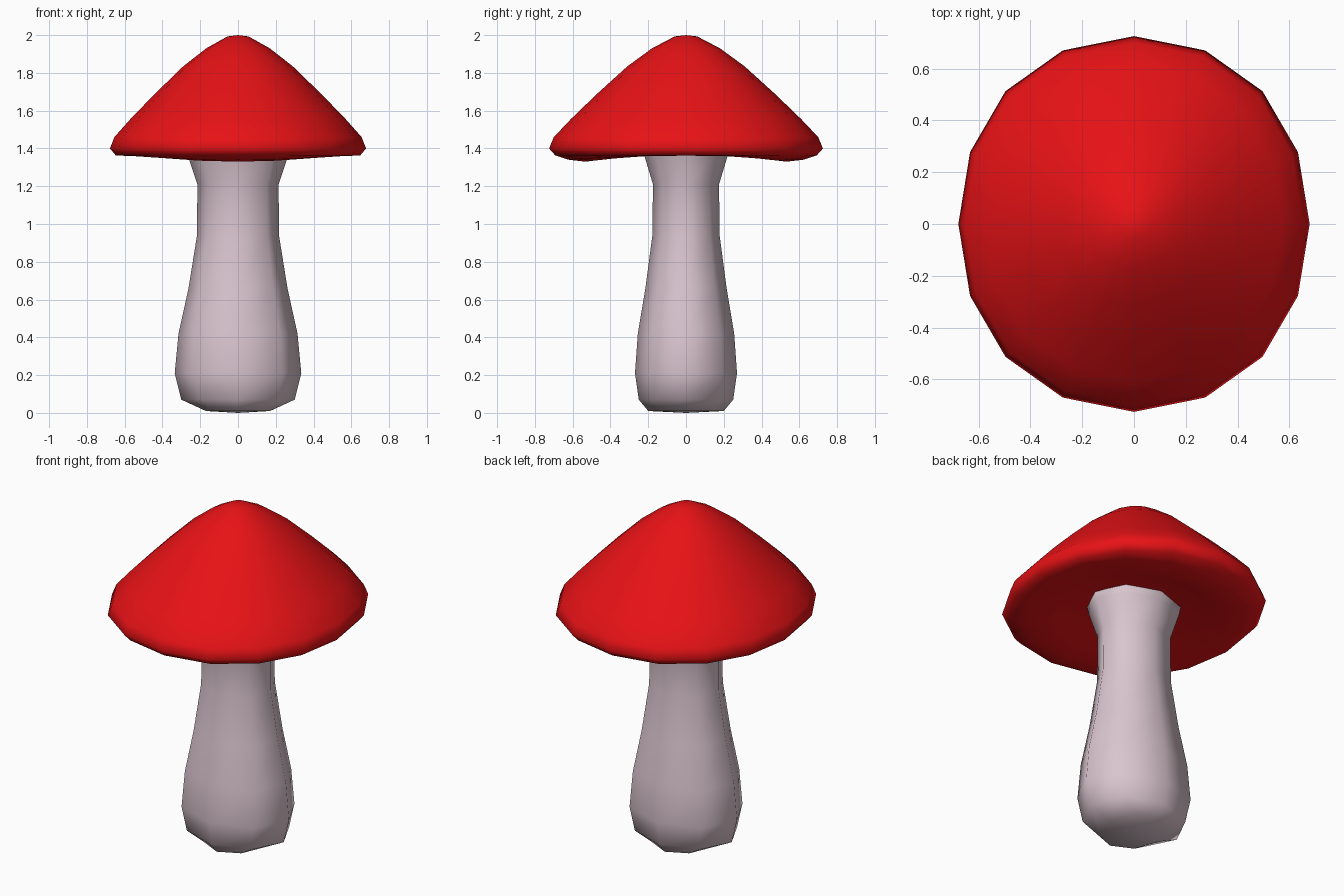
import bpy, bmesh
from math import sin, cos, pi

if "Cube" in bpy.data.objects:
    bpy.data.objects.remove(bpy.data.objects["Cube"])


def material(name, rgb):
    m = bpy.data.materials.new(name)
    m.diffuse_color = (*rgb, 1)
    m.use_nodes = True
    m.node_tree.nodes["Principled BSDF"].inputs["Base Color"].default_value = m.diffuse_color
    return m


def loft(name, rings, mat, start=None, end=None):
    """Skin a stack of rings (lists of points), closed by a point at each end."""
    bm = bmesh.new()
    loops = [[bm.verts.new(p) for p in ring] for ring in rings]
    n = len(loops[0])
    for a, b in zip(loops, loops[1:]):
        for i in range(n):
            j = (i + 1) % n
            bm.faces.new((a[i], a[j], b[j], b[i]))
    for loop, z in ((loops[0], start), (loops[-1], end)):
        tip = bm.verts.new((0, 0, z))
        for i in range(n):
            bm.faces.new((loop[i], loop[(i + 1) % n], tip))
    bmesh.ops.recalc_face_normals(bm, faces=bm.faces)
    me = bpy.data.meshes.new(name)
    bm.to_mesh(me)
    bm.free()
    for p in me.polygons:
        p.use_smooth = True
    me.materials.append(mat)
    ob = bpy.data.objects.new(name, me)
    bpy.context.collection.objects.link(ob)
    return ob


# Stem: eight-sided, wider in x than y, bulging at the foot and flaring at the top
stem_levels = [(0.17, 0.20, 0.01), (0.30, 0.25, 0.07), (0.335, 0.27, 0.21),
               (0.315, 0.255, 0.42), (0.262, 0.215, 0.66), (0.217, 0.178, 0.94),
               (0.215, 0.175, 1.21), (0.265, 0.22, 1.36), (0.28, 0.235, 1.43)]
stem_rings = [[(rx * cos(i * pi / 4), ry * sin(i * pi / 4), z) for i in range(8)]
              for rx, ry, z in stem_levels]
loft("stem", stem_rings, material("stem_pale", (0.70, 0.56, 0.62)), 0.0, 1.43)

# Cap: sixteen-sided, (radius, height, extra droop of the lip towards front and back)
cap_profile = [(0.06, 1.993, 0), (0.18, 1.93, 0), (0.31, 1.835, 0), (0.47, 1.69, 0),
               (0.61, 1.555, 0), (0.70, 1.46, 0), (0.725, 1.40, 0), (0.692, 1.363, 0),
               (0.62, 1.362, 0.022), (0.53, 1.365, 0.035), (0.42, 1.375, 0.015),
               (0.27, 1.40, 0)]


def cap_ring(r, z, droop):
    pts = []
    for i in range(16):
        a = i * pi / 8
        pts.append((r * cos(a) * (1 - 0.065 * cos(a) ** 2), r * sin(a),
                    z - droop * sin(a) ** 2))
    return pts


loft("cap", [cap_ring(*p) for p in cap_profile],
     material("cap_red", (0.80, 0.006, 0.008)), 2.0, 1.41)
